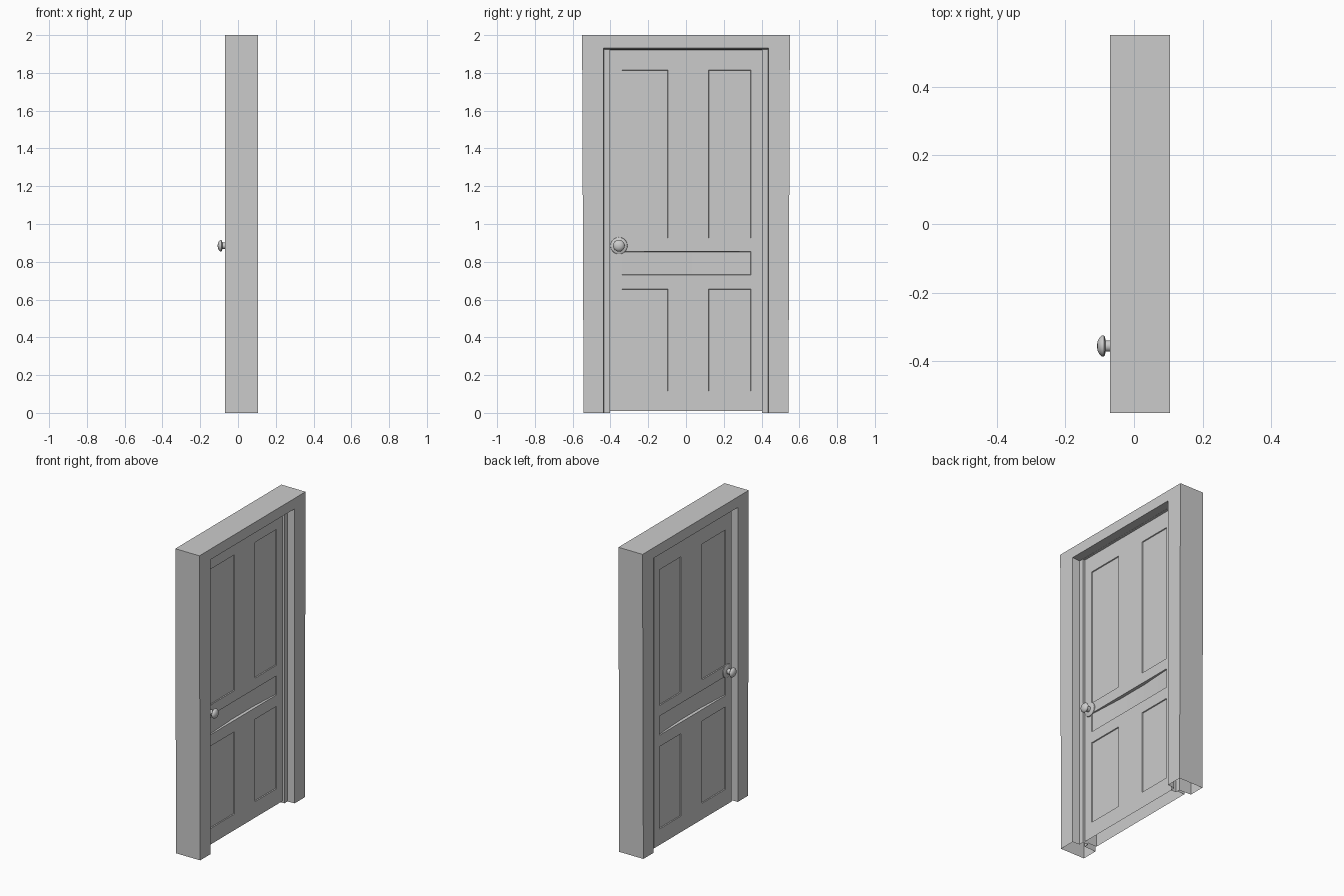
import bpy, bmesh, math

if "Cube" in bpy.data.objects:
    bpy.data.objects.remove(bpy.data.objects["Cube"])


def finish(bm, name, smooth=None):
    bmesh.ops.recalc_face_normals(bm, faces=bm.faces[:])
    mesh = bpy.data.meshes.new(name)
    bm.to_mesh(mesh)
    bm.free()
    ob = bpy.data.objects.new(name, mesh)
    bpy.context.collection.objects.link(ob)
    if smooth:
        bpy.ops.object.select_all(action='DESELECT')
        ob.select_set(True)
        bpy.context.view_layer.objects.active = ob
        bpy.ops.object.shade_smooth_by_angle(angle=math.radians(smooth))
    return ob


X_FRONT, X_BACK = 0.040, -0.049   # the two door faces

# Door frame: stepped profile (x, half width, top height) swept over the opening,
# open at the foot; the outer sides taper in slightly towards the floor
profile = [(-0.07, 0.55, 2.0), (0.105, 0.55, 2.0),
           (0.105, 0.437, 1.931), (0.055, 0.433, 1.924),
           (0.055, 0.402, 1.923), (0.015, 0.402, 1.922),
           (0.015, 0.433, 1.923), (-0.07, 0.437, 1.931)]
bm = bmesh.new()
rings = [[], [], [], []]
for x, w, top in profile:
    foot = w - 0.008 if w > 0.5 else w
    for ring, co in zip(rings, [(x, -foot, 0), (x, -w, top), (x, w, top), (x, foot, 0)]):
        ring.append(bm.verts.new(co))
n = len(profile)
for a, b in zip(rings, rings[1:]):
    for i in range(n):
        j = (i + 1) % n
        bm.faces.new((a[i], a[j], b[j], b[i]))
finish(bm, "door_frame")

# Door leaf: a grid on both faces with sunken panels, hollow and open underneath
ys = [-0.402, -0.34, -0.095, 0.12, 0.343, 0.402]
zs = [0.01, 0.115, 0.655, 0.73, 0.855, 0.925, 1.815, 1.922]
bm = bmesh.new()
panels, middles = [], []
for x in (X_FRONT, X_BACK):
    grid = [[bm.verts.new((x, y, z)) for z in zs] for y in ys]
    cells = {}
    for i in range(len(ys) - 1):
        for k in range(len(zs) - 1):
            cells[i, k] = bm.faces.new((grid[i][k], grid[i + 1][k],
                                        grid[i + 1][k + 1], grid[i][k + 1]))
    panels += [cells[i, k] for i in (1, 3) for k in (1, 5)]
    middles.append([cells[i, 3] for i in (1, 2, 3)])
bmesh.ops.bridge_loops(bm, edges=[e for e in bm.edges if e.is_boundary])
bmesh.ops.recalc_face_normals(bm, faces=bm.faces[:])
bmesh.ops.inset_individual(bm, faces=panels, thickness=0.003, depth=-0.006)
# the wide middle panels bow inwards towards their centre
for cells, inward in zip(middles, (-1, 1)):
    bmesh.ops.inset_region(bm, faces=cells, thickness=0.003, depth=-0.006)
    for v in {v for f in cells for v in f.verts}:
        if abs(v.co.y) < 0.2:
            v.co.x += inward * 0.012
under = [f for f in bm.faces if all(v.co.z < 0.011 for v in f.verts)]
bmesh.ops.delete(bm, geom=under, context='FACES_ONLY')
finish(bm, "door_leaf", smooth=30)

# Door knobs: rose plate, neck and mushroom head, lathed about x
knob_profile = [(0.0, 0.045), (0.004, 0.044), (0.008, 0.036), (0.010, 0.017),
                (0.034, 0.016), (0.035, 0.026), (0.039, 0.031), (0.045, 0.030),
                (0.052, 0.024), (0.057, 0.014), (0.059, 0.0)]


def knob(name, face_x, direction, segments=32):
    bm = bmesh.new()
    verts = [bm.verts.new((face_x + direction * d, -0.355 + r, 0.885))
             for d, r in knob_profile]
    edges = [bm.edges.new(p) for p in zip(verts, verts[1:])]
    bmesh.ops.spin(bm, geom=verts + edges, cent=(0, -0.355, 0.885), axis=(1, 0, 0),
                   angle=2 * math.pi, steps=segments)
    bmesh.ops.remove_doubles(bm, verts=bm.verts[:], dist=0.0001)
    finish(bm, name, smooth=40)


knob("front_knob", X_FRONT, 1)
knob("back_knob", X_BACK, -1)
